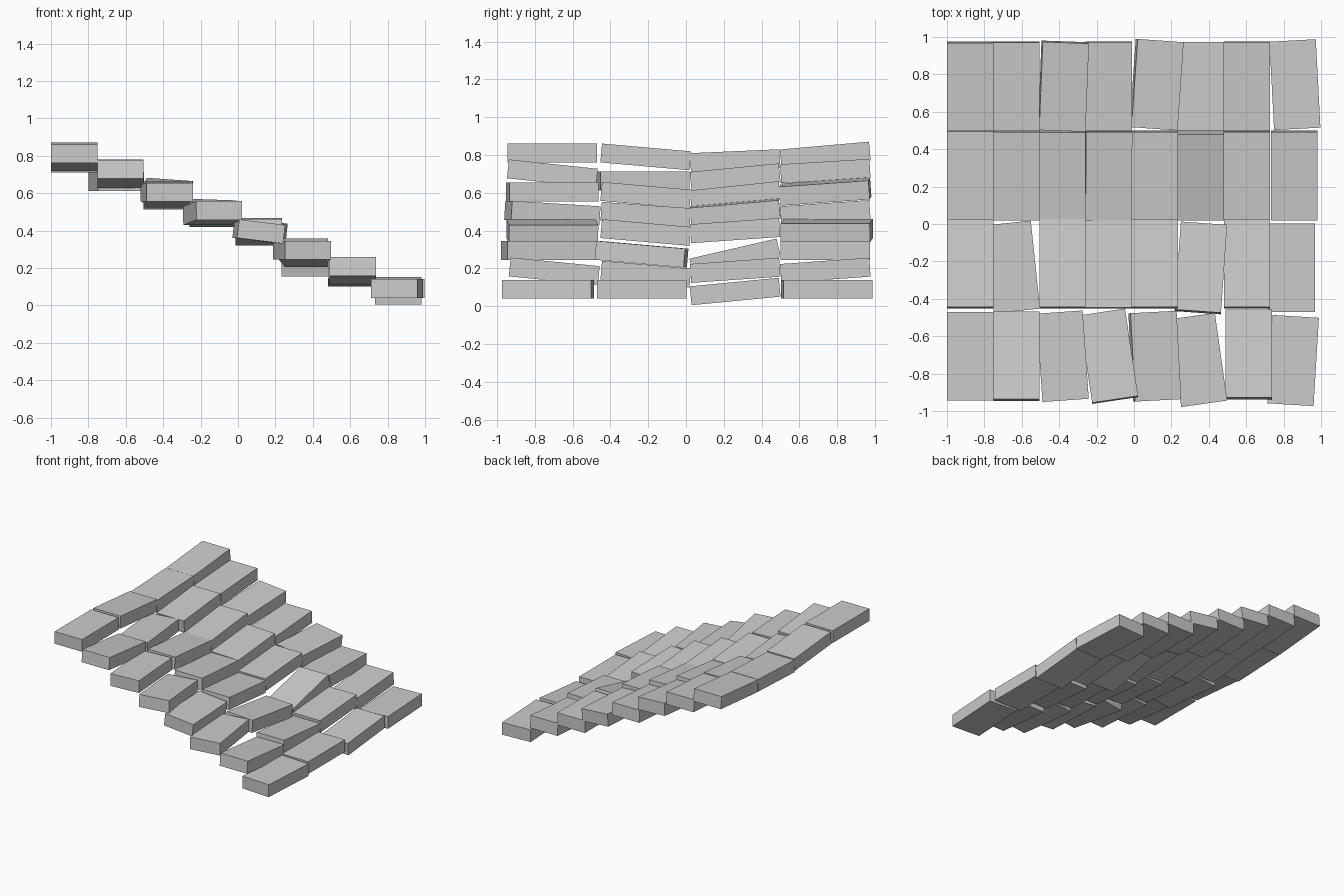
import bpy
from math import radians

cube = bpy.data.objects.get("Cube")
if cube:
    bpy.data.objects.remove(cube, do_unlink=True)

stone = bpy.data.materials.new("stone_grey")
stone.use_nodes = True
GREY = (0.6, 0.6, 0.6, 1)
stone.diffuse_color = GREY
stone.node_tree.nodes["Principled BSDF"].inputs["Base Color"].default_value = GREY

WIDTH, LENGTH, THICK = 0.248, 0.473, 0.1
FIRST_X, STEP_X = -0.875, 0.2465

# Each row of slabs: name, centre y, top heights per step, pitch per step
rows = [
    ("front", -0.707, (.86, .752, .655, .543, .445, .345, .235, .14),
     (0, -6, 0, -3.5, 0, 0, -5.5, 0)),
    ("mid_front", -0.213, (.84, .712, .637, .535, .44, .325, .22, .14),
     (-5, 0, -5, -4, -5, -5, -5, 0)),
    ("mid_back", 0.26, (.82, .733, .637, .545, .45, .306, .24, .128),
     (2.5, 5.5, 6, 5, 4, 13, 4, 5.5)),
    ("back", 0.737, (.85, .765, .657, .545, .45, .345, .24, .14),
     (5, 3.5, 4, 4, 0, 0, 4, 0)),
]

# Slabs knocked out of line: (row, step): shift x, shift y, yaw, roll
loose = {
    ("front", 2): (0, 0, 4, 0),
    ("front", 3): (0, 0, 8.5, 0),
    ("front", 4): (0, 0, 3, 7),
    ("front", 5): (-.015, -.02, 8, 0),
    ("front", 6): (.01, .01, 0, 0),
    ("front", 7): (0, -.023, -3.5, 0),
    ("mid_front", 1): (-.022, -.017, 6, 0),
    ("mid_front", 5): (0, -.022, -4, 0),
    ("mid_front", 7): (-.008, -.022, 0, 0),
    ("mid_back", 3): (0, 0, 0, 2),
    ("mid_back", 7): (.006, 0, 0, 0),
    ("back", 2): (.005, 0, -2, 4),
    ("back", 4): (.01, .008, -4, 6),
    ("back", 7): (.01, .008, 3, 0),
}


def slab(name, location, pitch, roll, yaw):
    bpy.ops.mesh.primitive_cube_add(size=1, location=location)
    obj = bpy.context.object
    obj.name = name
    obj.scale = (WIDTH, LENGTH, THICK)
    obj.rotation_euler = [radians(a) for a in (pitch, roll, yaw)]
    obj.data.materials.append(stone)


# Four rows of eight slabs descending like a broken stair
for row, y, tops, pitches in rows:
    for step, (top, pitch) in enumerate(zip(tops, pitches)):
        dx, dy, yaw, roll = loose.get((row, step), (0, 0, 0, 0))
        x = FIRST_X + STEP_X * step + dx
        slab(f"{row}_slab_{step + 1}", (x, y + dy, top - THICK / 2), pitch, roll, yaw)
